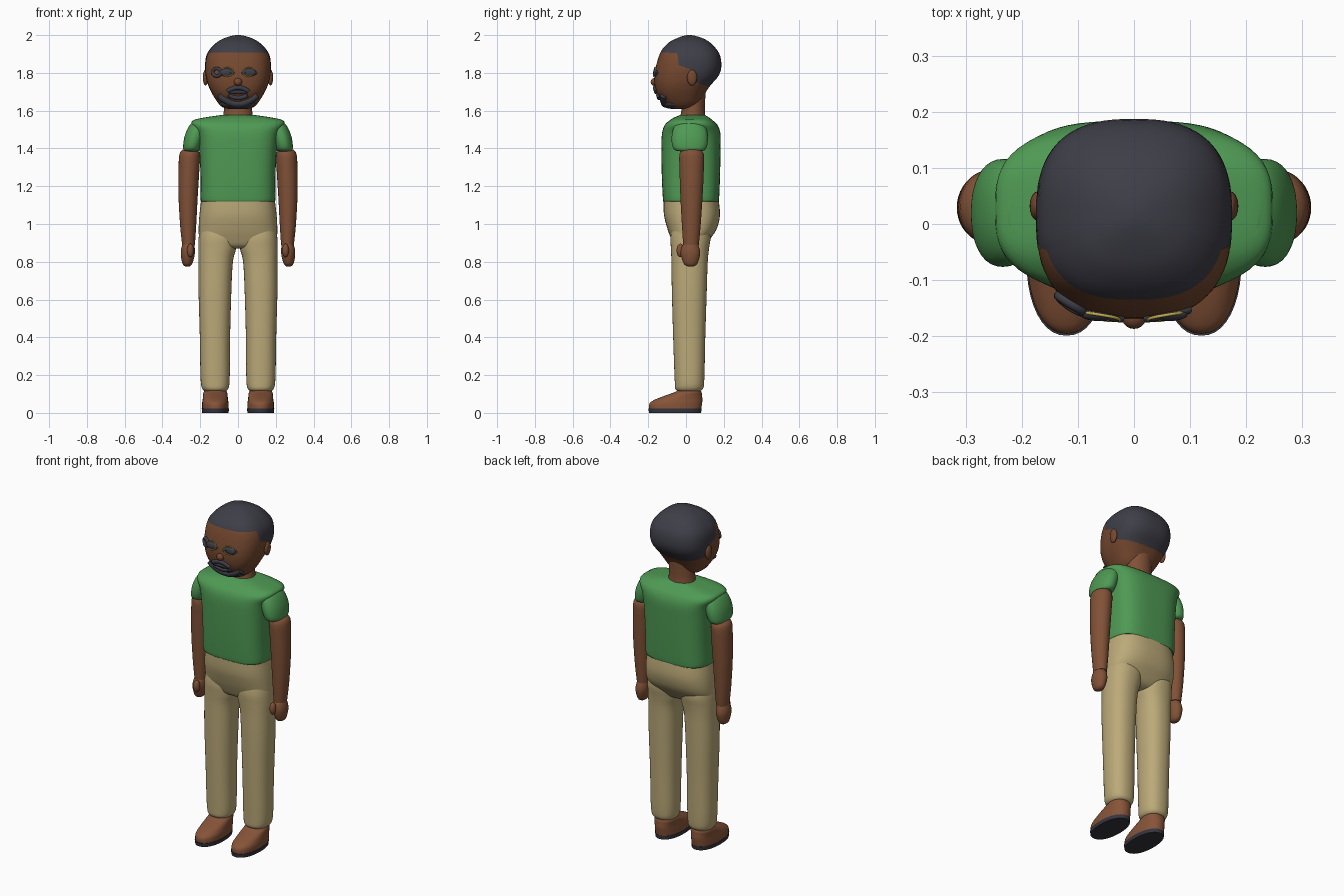
import bpy
import bmesh
from math import sin, cos, pi, copysign
from mathutils import Vector

cube = bpy.data.objects.get("Cube")
if cube:
    bpy.data.objects.remove(cube, do_unlink=True)


def material(name, r, g, b):
    m = bpy.data.materials.new(name)
    m.use_nodes = True
    m.diffuse_color = (r, g, b, 1)
    bsdf = next(n for n in m.node_tree.nodes if n.type == 'BSDF_PRINCIPLED')
    bsdf.inputs["Base Color"].default_value = (r, g, b, 1)
    bsdf.inputs["Roughness"].default_value = 0.7
    return m


face_skin = material("face skin", .18, .066, .029)
arm_skin = material("arm skin", .22, .083, .038)
hair = material("dark hair", .048, .048, .064)
green = material("green cloth", .078, .32, .088)
khaki = material("khaki cloth", .5, .4, .19)
leather = material("brown leather", .24, .088, .04)
rubber = material("dark rubber", .035, .035, .048)
gold = material("gold rim", .55, .4, .08)


def finish(bm, name, *mats):
    bmesh.ops.recalc_face_normals(bm, faces=bm.faces)
    me = bpy.data.meshes.new(name)
    bm.to_mesh(me)
    bm.free()
    ob = bpy.data.objects.new(name, me)
    bpy.context.collection.objects.link(ob)
    for m in mats:
        me.materials.append(m)
    bpy.ops.object.select_all(action='DESELECT')
    ob.select_set(True)
    bpy.context.view_layer.objects.active = ob
    bpy.ops.object.shade_smooth_by_angle(angle=pi / 3.5)
    return ob


def smooth(sections, steps=4):
    """Catmull-Rom rows through sections of (z, centre x, half width, front y, back y)."""
    pts = [Vector(s) for s in sections]
    pts = [pts[0]] + pts + [pts[-1]]
    rows = []
    for a, b, c, d in zip(pts, pts[1:], pts[2:], pts[3:]):
        for i in range(steps):
            t = i / steps
            rows.append(b + .5 * t * ((c - a) + t * ((2 * a - 5 * b + 4 * c - d)
                        + t * (3 * (b - c) + d - a))))
    return rows + [pts[-1]]


def ring_point(row, angle, power):
    z, cx, rx, y0, y1 = row
    c, s = cos(angle), sin(angle)
    return Vector((cx + rx * copysign(abs(c) ** (2 / power), c),
                   (y0 + y1) / 2 + (y1 - y0) / 2 * copysign(abs(s) ** (2 / power), s), z))


def skin_grid(bm, grid):
    """Faces between closed rings, plus end caps."""
    rings = [[bm.verts.new(p) for p in ring] for ring in grid]
    n = len(rings[0])
    for k, (lo, hi) in enumerate(zip(rings, rings[1:])):
        for i in range(n):
            j = (i + 1) % n
            bm.faces.new((lo[i], lo[j], hi[j], hi[i])).material_index = k
    bm.faces.new(rings[0])
    bm.faces.new(rings[-1]).material_index = len(rings)


def loft(name, mat, sections, power=2.0, n=40, side=1):
    bm = bmesh.new()
    skin_grid(bm, [[ring_point(r, 2 * pi * i / n, power) for i in range(n)]
                   for r in smooth(sections)])
    for f in bm.faces:
        f.material_index = 0
    for v in bm.verts:
        v.co.x *= side
    return finish(bm, name, mat)


def blob(name, mat, centre, radii):
    bm = bmesh.new()
    bmesh.ops.create_uvsphere(bm, u_segments=20, v_segments=12, radius=1)
    bmesh.ops.scale(bm, vec=radii, verts=bm.verts)
    bmesh.ops.translate(bm, vec=centre, verts=bm.verts)
    return finish(bm, name, mat)


def tube(name, mat, points, radius, closed=False):
    cu = bpy.data.curves.new(name, 'CURVE')
    cu.dimensions = '3D'
    cu.bevel_depth = radius
    cu.bevel_resolution = 3
    cu.use_fill_caps = True
    sp = cu.splines.new('POLY')
    sp.points.add(len(points) - 1)
    for p, co in zip(sp.points, points):
        p.co = (*co, 1)
    sp.use_cyclic_u = closed
    sp.use_smooth = True
    cu.materials.append(mat)
    ob = bpy.data.objects.new(name, cu)
    bpy.context.collection.objects.link(ob)


# Head: each column is split at the hairline, so the hair edge is clean
HEAD_POWER = 2.6
head_rows = smooth([
    (1.608, 0, .03, -.07, 0), (1.615, 0, .075, -.09, .03), (1.64, 0, .105, -.12, .07),
    (1.69, 0, .137, -.155, .1), (1.735, 0, .158, -.166, .13), (1.78, 0, .17, -.168, .17),
    (1.83, 0, .175, -.16, .187), (1.89, 0, .168, -.143, .181), (1.93, 0, .145, -.122, .158),
    (1.965, 0, .108, -.085, .122), (1.985, 0, .07, -.045, .085), (1.997, 0, .03, -.01, .045),
    (2, 0, .006, .01, .022)], 6)


def head_row(z):
    for a, b in zip(head_rows, head_rows[1:]):
        if z <= b[0]:
            return a.lerp(b, max(0, (z - a[0]) / max(b[0] - a[0], 1e-6)))
    return head_rows[-1]


def face_point(x, z, out=0.0):
    _, _, rx, y0, y1 = head_row(z)
    bulge = max(0, 1 - abs(x / rx) ** HEAD_POWER) ** (1 / HEAD_POWER)
    return Vector((x, (y0 + y1) / 2 - (y1 - y0) / 2 * bulge - out, z))


HAIRLINE = [(-.2, 1.912), (-.14, 1.908), (-.055, 1.905), (-.04, 1.842), (.01, 1.825),
            (.05, 1.81), (.065, 1.755), (.12, 1.742), (.2, 1.725)]


def hairline(y):
    for (ya, za), (yb, zb) in zip(HAIRLINE, HAIRLINE[1:]):
        if y <= yb:
            return za + (zb - za) * (y - ya) / (yb - ya)
    return HAIRLINE[-1][1]


N, ROWS = 112, 20
columns = []
for i in range(N):
    ang = 2 * pi * i / N
    edge = hairline(ring_point(head_row(1.84), ang, HEAD_POWER).y)
    ease = [sin(k / ROWS * pi / 2) for k in range(ROWS + 1)]
    zs = [edge - (edge - 1.608) * e for e in reversed(ease)]
    zs += [edge + (2 - edge) * e for e in ease[1:]]
    columns.append([ring_point(head_row(z), ang, HEAD_POWER) for z in zs])
bm = bmesh.new()
skin_grid(bm, list(zip(*columns)))
for f in bm.faces:
    f.material_index = int(f.material_index >= ROWS)
finish(bm, "head", face_skin, hair)

loft("neck", arm_skin, [(1.54, 0, .085, -.04, .11), (1.6, 0, .075, -.025, .1),
                        (1.72, 0, .075, -.02, .105)])
blob("nose", face_skin, (0, -.165, 1.752), (.022, .022, .021))

# Beard, moustache and mouth
xs = [k / 10 for k in range(-10, 11)]
tube("beard_edge", hair, [face_point(.1 * x, 1.637 + .045 * x * x, -.006) for x in xs], .02)
blob("chin_beard", hair, (0, -.055, 1.638), (.1, .078, .03))
tube("moustache", hair, [face_point(.055 * x, 1.722 - .02 * x * x) for x in xs], .012)
tube("lips", rubber, [face_point(.045 * x, 1.698) for x in xs], .01)
tube("goatee", hair, [face_point(.05 * x, 1.668 + .015 * x * x) for x in xs], .012)


# Eyes with thin gold rims
def eye_oval(x, z, rx, rz, out):
    return [face_point(x + rx * cos(a * pi / 12), z + rz * sin(a * pi / 12), out)
            for a in range(24)]


for side, tag in ((1, "left"), (-1, "right")):
    blob(tag + "_eye", hair, face_point(.06 * side, 1.802), (.036, .012, .022))
    tube(tag + "_eye_rim", gold, eye_oval(.056 * side, 1.806, .03, .024, .006), .003, True)
    tube(tag + "_brow", hair, [face_point(side * .06 + .038 * x, 1.812 - .016 * x * x, .002)
                               for x in xs], .008)
    blob(tag + "_ear", face_skin, (.172 * side, .032, 1.775), (.014, .026, .042))
tube("right_eye_ring", hair, eye_oval(-.112, 1.803, .022, .02, .004), .009, True)

# Shirt body
loft("shirt", green, [
    (1.122, 0, .19, -.117, .17), (1.13, 0, .198, -.122, .175), (1.25, 0, .198, -.128, .18),
    (1.4, 0, .206, -.13, .183), (1.48, 0, .22, -.127, .182), (1.525, 0, .246, -.112, .166),
    (1.55, 0, .235, -.085, .14), (1.565, 0, .17, -.06, .12), (1.577, 0, .09, -.03, .1)],
    power=3.2, n=64)

# Trousers
loft("trouser_hips", khaki, [
    (.87, 0, .1, -.03, .07), (.885, 0, .17, -.06, .1), (.93, 0, .204, -.082, .135),
    (.98, 0, .208, -.1, .165), (1.05, 0, .204, -.117, .18), (1.135, 0, .194, -.119, .172)],
    power=2.6, n=56)

for side, tag in ((1, "left"), (-1, "right")):
    loft(tag + "_trouser_leg", khaki, [
        (.113, .12, .045, -.03, .06), (.125, .12, .067, -.055, .088),
        (.18, .121, .077, -.06, .097), (.4, .122, .08, -.068, .102), (.65, .122, .087, -.075, .11),
        (.8, .118, .091, -.077, .115), (.87, .11, .1, -.08, .122), (.93, .105, .103, -.082, .13),
        (1, .1, .1, -.07, .12)], power=2.3, side=side)
    # Sleeve, arm, hand and thumb
    loft(tag + "_sleeve", green, [
        (1.385, .245, .03, -.03, .07), (1.392, .245, .043, -.06, .1), (1.42, .24, .05, -.074, .113),
        (1.47, .228, .053, -.075, .115), (1.52, .212, .046, -.06, .1), (1.555, .2, .025, -.02, .06)],
        power=2.2, side=side)
    loft(tag + "_arm", arm_skin, [
        (.89, .262, .034, -.015, .068), (1, .264, .043, -.022, .078), (1.15, .264, .051, -.03, .088),
        (1.28, .26, .055, -.034, .094), (1.37, .256, .054, -.034, .094),
        (1.395, .255, .035, -.01, .07)], side=side)
    loft(tag + "_hand", arm_skin, [
        (.775, .268, .012, .01, .04), (.79, .268, .026, -.012, .06), (.84, .266, .037, -.028, .075),
        (.88, .264, .034, -.022, .068), (.915, .262, .022, 0, .05)], side=side)
    blob(tag + "_thumb", arm_skin, (.252 * side, -.03, .86), (.018, .02, .036))
    # Shoe upper and sole
    loft(tag + "_shoe", leather, [
        (.018, .12, .07, -.195, .08), (.05, .12, .07, -.193, .085), (.07, .12, .067, -.165, .087),
        (.09, .12, .065, -.115, .085), (.11, .12, .062, -.06, .082), (.125, .12, .05, -.035, .07),
        (.132, .12, .03, -.01, .05)], power=2.2, side=side)
    loft(tag + "_sole", rubber, [(0, .12, .07, -.196, .08), (.022, .12, .072, -.199, .082)],
         power=2.2, side=side)
